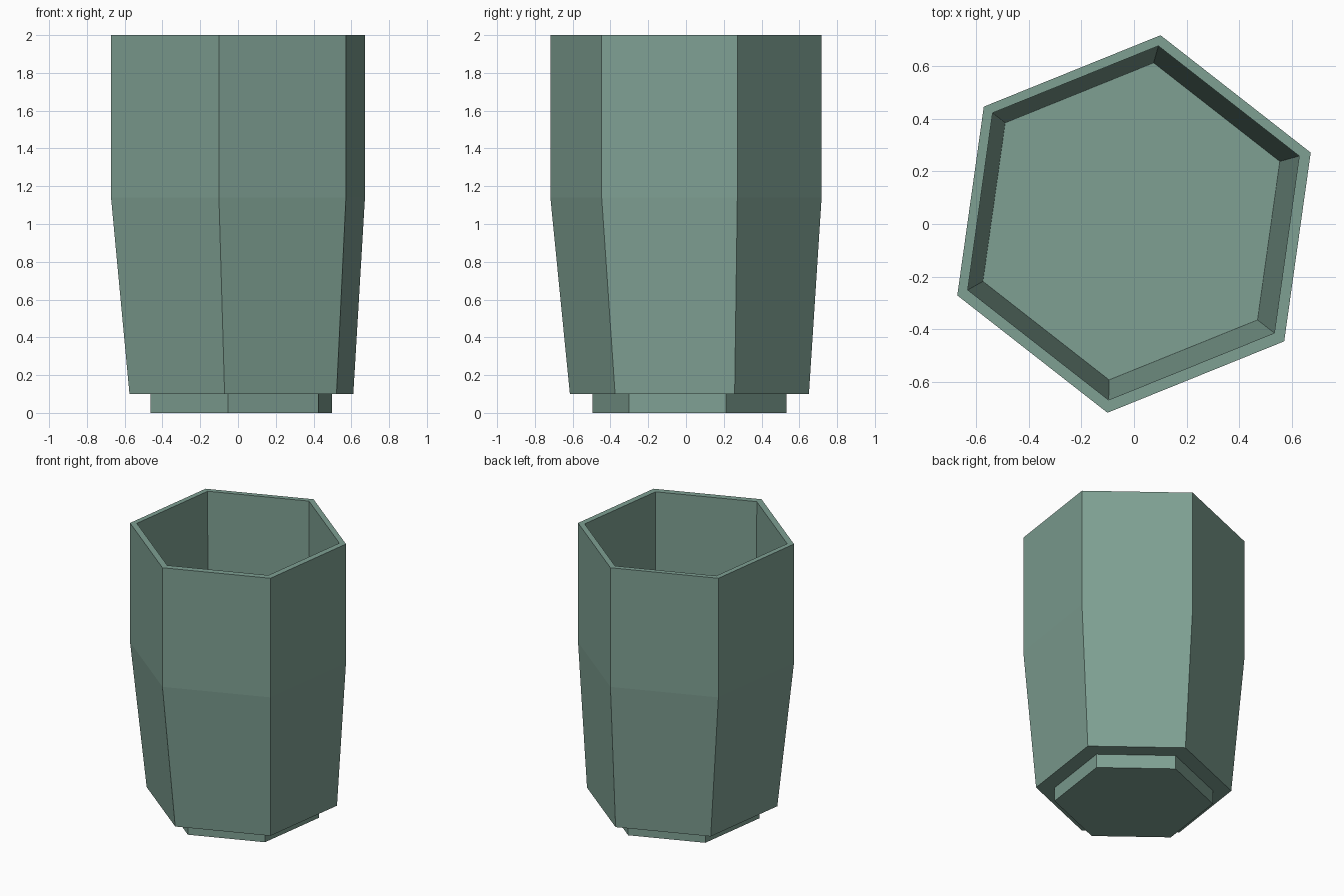
import bpy, bmesh, math

if "Cube" in bpy.data.objects:
    bpy.data.objects.remove(bpy.data.objects["Cube"])

SIDES = 6
TWIST = math.radians(22)


def loft(name, rings):
    """Skin a stack of hexagons (centre x, centre y, z, radius), capping both ends."""
    bm = bmesh.new()
    loops = []
    for cx, cy, z, r in rings:
        loops.append([bm.verts.new((cx + r * math.cos(TWIST + i * math.tau / SIDES),
                                    cy + r * math.sin(TWIST + i * math.tau / SIDES), z))
                      for i in range(SIDES)])
    for a, b in zip(loops, loops[1:]):
        for i in range(SIDES):
            j = (i + 1) % SIDES
            bm.faces.new((a[i], a[j], b[j], b[i]))
    bm.faces.new(loops[0][::-1])
    bm.faces.new(loops[-1])
    bmesh.ops.recalc_face_normals(bm, faces=bm.faces)
    mesh = bpy.data.meshes.new(name)
    bm.to_mesh(mesh)
    bm.free()
    obj = bpy.data.objects.new(name, mesh)
    bpy.context.collection.objects.link(obj)
    return obj


# Cup: foot, ledge, tapered wall, straight wall, rim, then down the inside to the floor
cup = loft("cup", [
    (0.018, 0.018, 0.00, 0.518),
    (0.018, 0.018, 0.10, 0.518),
    (0.018, 0.018, 0.10, 0.639),
    (0.0, 0.0, 1.14, 0.725),
    (0.0, 0.0, 2.00, 0.725),
    (-0.002, 0.004, 2.00, 0.680),
    (-0.002, 0.004, 1.14, 0.678),
    (-0.010, 0.010, 0.15, 0.609),
])

# Muted green glaze
glaze = bpy.data.materials.new("green_glaze")
glaze.diffuse_color = (0.21, 0.35, 0.29, 1)
glaze.use_nodes = True
glaze.node_tree.nodes["Principled BSDF"].inputs["Base Color"].default_value = glaze.diffuse_color
cup.data.materials.append(glaze)
